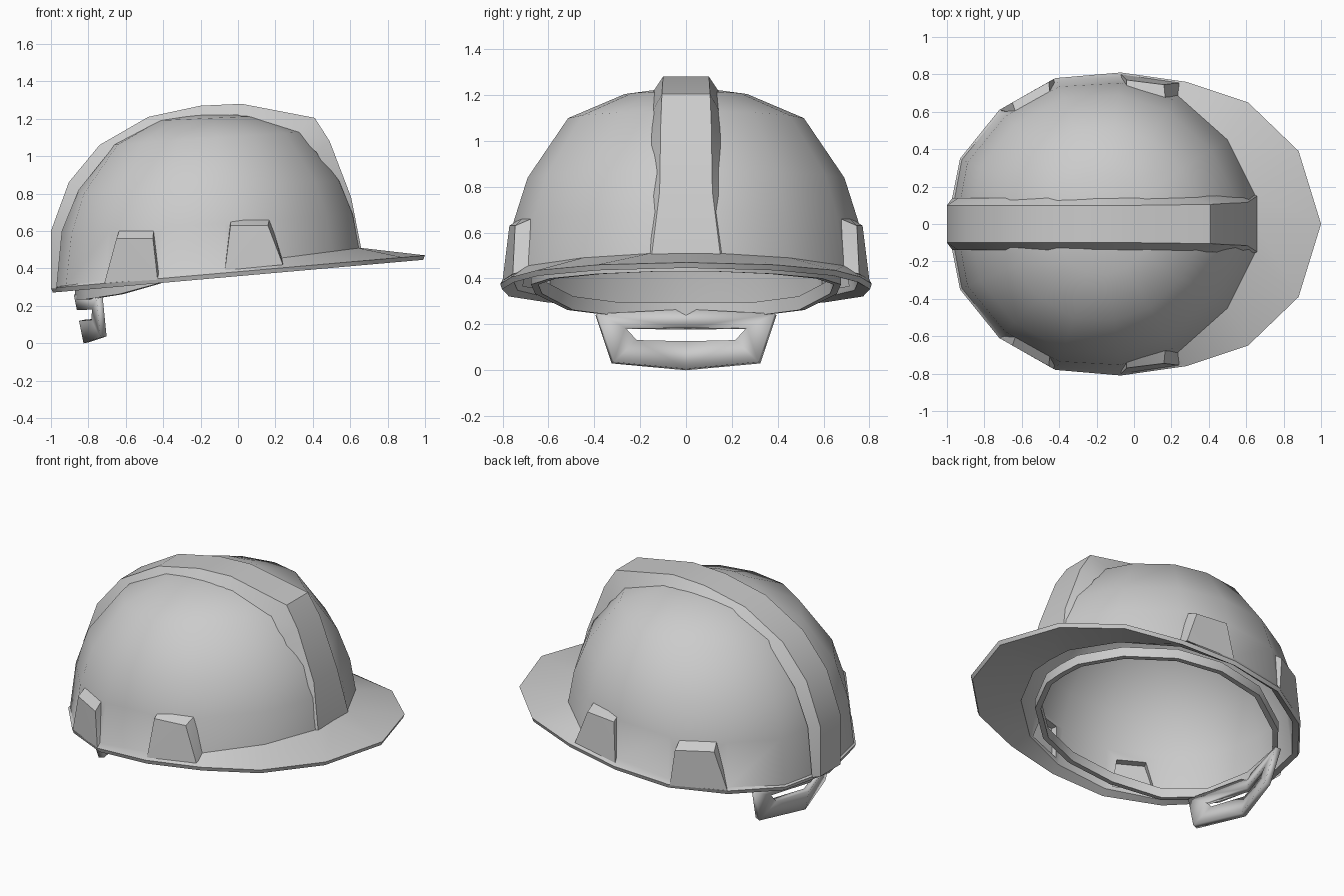
import bpy, bmesh, math
from mathutils import Vector

if "Cube" in bpy.data.objects:
    bpy.data.objects.remove(bpy.data.objects["Cube"])

CX = -0.17  # dome axis


def finish(name, bm, angle=40):
    bmesh.ops.recalc_face_normals(bm, faces=bm.faces)
    me = bpy.data.meshes.new(name)
    bm.to_mesh(me)
    bm.free()
    ob = bpy.data.objects.new(name, me)
    bpy.context.collection.objects.link(ob)
    if angle:
        bpy.ops.object.select_all(action='DESELECT')
        ob.select_set(True)
        bpy.context.view_layer.objects.active = ob
        bpy.ops.object.shade_smooth_by_angle(angle=math.radians(angle))
    return ob


def bridge(bm, a, b, closed=True):
    n = len(a)
    for i in range(n if closed else n - 1):
        j = (i + 1) % n
        bm.faces.new((a[i], a[j], b[j], b[i]))


def full(half):
    """Mirror a half outline (back to front) into a closed loop."""
    return half + [(x, -y) for x, y in half[-2:0:-1]]


def interp(pts, x):
    if x <= pts[0][0]:
        return pts[0][1]
    for (a, za), (b, zb) in zip(pts, pts[1:]):
        if x <= b:
            return za + (zb - za) * (x - a) / (b - a)
    return pts[-1][1]


BRIM = full([(-1, 0), (-.93, .35), (-.72, .61), (-.42, .78), (-.07, .81),
             (.28, .76), (.61, .65), (.88, .39), (1, 0)])
BASE = full([(-.985, 0), (-.92, .345), (-.71, .60), (-.41, .765), (-.07, .785),
             (.23, .69), (.5, .45), (.645, .16), (.655, 0)])

# Shell: dome rings (x scale, y scale, rear z, front z), closed with an inner skin
RINGS = [(.33, .34, 1.19, 1.215), (.63, .655, 1.06, 1.13), (.87, .88, .80, .87),
         (.96, .96, .58, .69), (1, 1, .30, .51)]
bm = bmesh.new()


def dome_ring(sx, sy, zr, zf, inset=1, drop=0):
    return [bm.verts.new((CX + (x - CX) * sx * inset, y * sy * inset,
                          zr + (zf - zr) * (x + .985) / 1.64 - drop)) for x, y in BASE]


def brim_ring(s, drop):
    return [bm.verts.new((x * s, y * s, .295 + .0875 * (x + 1) - drop)) for x, y in BRIM]


outer = [dome_ring(*r) for r in RINGS]
inner = [dome_ring(*r, inset=.96, drop=.025) for r in RINGS]
loops = outer + [brim_ring(1, 0), brim_ring(.99, .024)] + inner[::-1]
for a, b in zip(loops, loops[1:]):
    bridge(bm, a, b)
for ring, z in ((outer[0], 1.24), (inner[0], 1.21)):
    tip = bm.verts.new((CX, 0, z))
    for i in range(16):
        bm.faces.new((ring[i], ring[(i + 1) % 16], tip))
shell = finish("shell", bm)

# Crown ridge: top line and foot line (x, z, half width), back to front
TOP = [(-1, .29, .1), (-1, .6, .1), (-.905, .86, .1), (-.74, 1.06, .1), (-.48, 1.21, .1),
       (-.2, 1.27, .1), (.02, 1.28, .1), (.41, 1.205, .105), (.49, 1.08, .11),
       (.605, .78, .115), (.66, .5, .15)]
FOOT = [(-.97, .29, .14), (-.94, .6, .14), (-.85, .82, .14), (-.69, 1.02, .14), (-.46, 1.165, .14),
        (-.2, 1.215, .14), (0, 1.22, .14), (.3, 1.13, .145), (.42, 1.02, .15),
        (.57, .75, .158), (.63, .5, .165)]
bm = bmesh.new()
sections = []
for (x, z, w), (fx, fz, fw) in zip(TOP, FOOT):
    sections.append([bm.verts.new(p) for p in
                     ((fx, -fw, fz), (x, -w, z), (x, w, z), (fx, fw, fz))])
for a, b in zip(sections, sections[1:]):
    bridge(bm, a, b, closed=False)
ridge = finish("crown_ridge", bm, 30)


# Accessory slot bumps, hollowed from inside
def hull(name, pts, angle):
    bm = bmesh.new()
    for p in pts:
        bm.verts.new(p)
    bmesh.ops.convex_hull(bm, input=bm.verts)
    return finish(name, bm, angle)


def cut(ob, cutter):
    m = ob.modifiers.new("recess", 'BOOLEAN')
    m.operation = 'DIFFERENCE'
    m.solver = 'EXACT'
    m.object = cutter


BUMPS = {
    "front_slot": ([(-.07, .80, .39), (.24, .755, .42), (.16, .745, .63), (-.04, .77, .63)],
                   [(-.07, .77, .40), (.24, .675, .44), (.17, .64, .675), (-.04, .70, .675)],
                   Vector((.15, .99, 0))),
    "rear_slot": ([(-.715, .612, .32), (-.43, .775, .34), (-.455, .76, .56), (-.65, .65, .56)],
                  [(-.70, .595, .33), (-.42, .755, .35), (-.45, .69, .615), (-.63, .59, .615)],
                  Vector((-.5, .866, 0))),
}
for name, (out, inn, n) in BUMPS.items():
    c = sum((Vector(p) for p in out), Vector()) / 4
    core = [c + (Vector(p) - c) * .75 - n * .025 for p in out]
    core += [p - n * .14 for p in core]
    for side, s in (("left", -1), ("right", 1)):
        flip = lambda pts: [(p[0], p[1] * s, p[2]) for p in pts]
        bump = hull(f"{name}_{side}", flip(out + inn), 25)
        cutter = hull(f"{name}_cutter_{side}", flip(core), 0)
        cutter.hide_render = True
        cutter.hide_set(True)
        cut(bump, cutter)
        cut(shell, cutter)

# Headband ring, dipping toward the back
BAND_Z = [(-.73, .235), (-.4, .33), (0, .385), (.53, .43)]
bm = bmesh.new()
band = []
for s, up in ((.86, 0), (.86, .06), (.82, .06), (.82, 0)):
    band.append([bm.verts.new((CX + (x - CX) * s, y * s,
                               interp(BAND_Z, CX + (x - CX) * .86) + up)) for x, y in BASE])
for i in range(4):
    bridge(bm, band[i], band[(i + 1) % 4])
finish("headband", bm, 30)

# Nape tab with a slot, bent around the back of the head
HALF = [[(0, 0), (.32, .03), (.22, .125), (0, .12)],
        [(.32, .03), (.39, .24), (.27, .18), (.22, .125)],
        [(.39, .24), (0, .26), (0, .178), (.27, .18)]]
bm = bmesh.new()
for s in (-1, 1):
    for quad in HALF:
        bm.faces.new([bm.verts.new((-.865 + .3 * y + .2 * (.28 - z), y * s, z + .003))
                      for y, z in quad])
bmesh.ops.remove_doubles(bm, verts=bm.verts, dist=.0005)
tab = finish("nape_tab", bm, 30)
sol = tab.modifiers.new("thickness", 'SOLIDIFY')
sol.thickness = .035
sol.offset = 0
